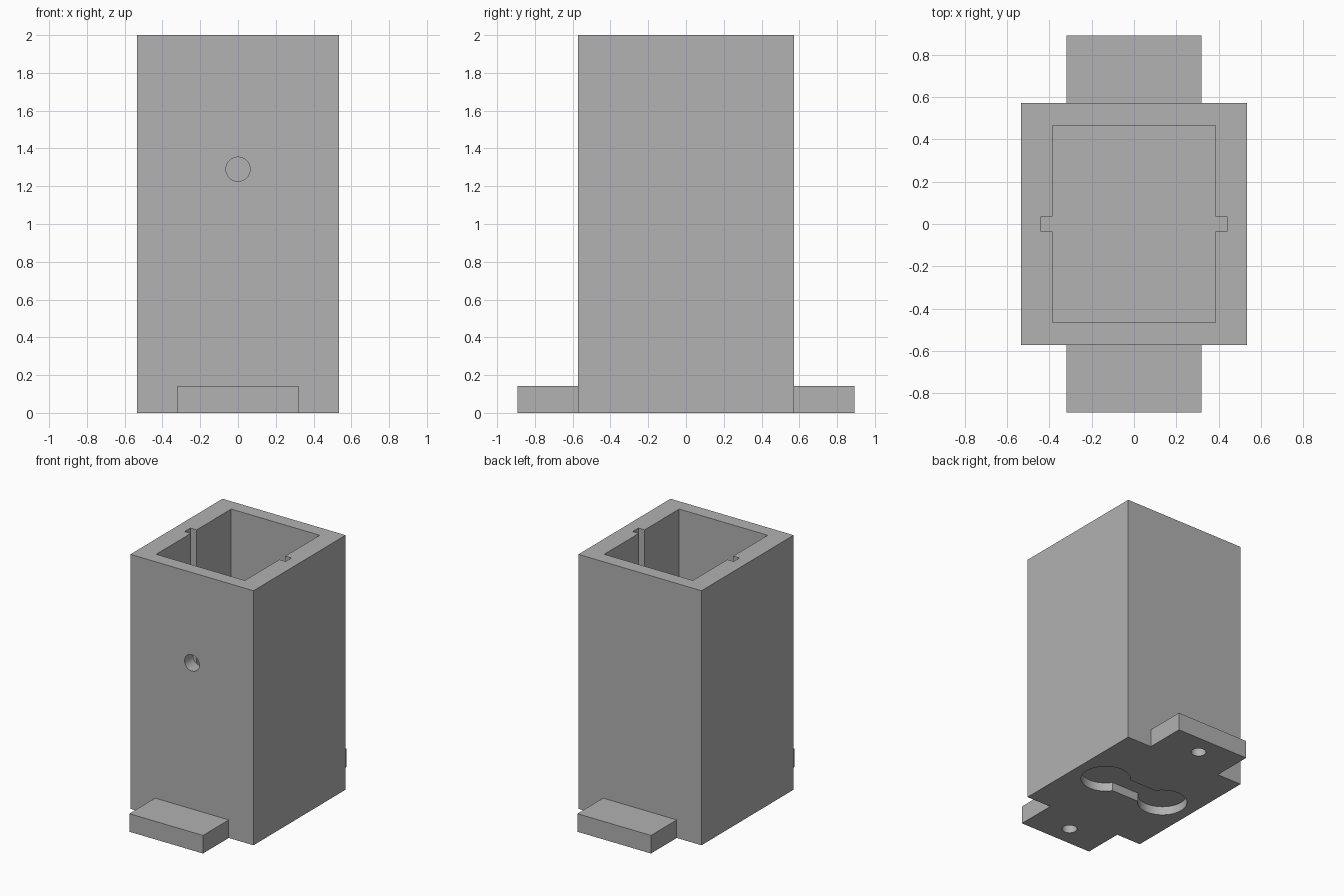
import bpy, bmesh, math
from mathutils import Matrix

cube = bpy.data.objects.get("Cube")
if cube:
    bpy.data.objects.remove(cube, do_unlink=True)

grey = bpy.data.materials.new("plain grey")
grey.use_nodes = True
colour = (0.445, 0.445, 0.445, 1)
grey.diffuse_color = colour
grey.node_tree.nodes["Principled BSDF"].inputs["Base Color"].default_value = colour


def prism(name, outline, z0, z1, matrix=None):
    """Extrude a closed xy outline from z0 to z1."""
    bm = bmesh.new()
    face = bm.faces.new([bm.verts.new((x, y, z0)) for x, y in outline])
    ext = bmesh.ops.extrude_face_region(bm, geom=[face])
    moved = [v for v in ext["geom"] if isinstance(v, bmesh.types.BMVert)]
    bmesh.ops.translate(bm, verts=moved, vec=(0, 0, z1 - z0))
    if matrix:
        bm.transform(matrix)
    bmesh.ops.recalc_face_normals(bm, faces=bm.faces)
    mesh = bpy.data.meshes.new(name)
    bm.to_mesh(mesh)
    bm.free()
    mesh.materials.append(grey)
    obj = bpy.data.objects.new(name, mesh)
    bpy.context.collection.objects.link(obj)
    return obj


def rect(hx, hy):
    return [(-hx, -hy), (hx, -hy), (hx, hy), (-hx, hy)]


def arc(cx, cy, r, a0, a1, n):
    return [(cx + r * math.cos(a0 + (a1 - a0) * i / n),
             cy + r * math.sin(a0 + (a1 - a0) * i / n)) for i in range(n + 1)]


def circle(cx, cy, r, n=48):
    return arc(cx, cy, r, 0, math.tau, n)[:-1]


def boolean(target, tool, operation):
    """Apply a boolean and discard the tool."""
    tool.hide_render = True
    mod = target.modifiers.new(operation, "BOOLEAN")
    mod.operation, mod.solver, mod.object = operation, "EXACT", tool
    bpy.context.view_layer.objects.active = target
    bpy.ops.object.modifier_apply(modifier=mod.name)
    bpy.data.objects.remove(tool, do_unlink=True)


# Tall housing with a mounting tab at the front and back
housing = prism("housing", rect(0.535, 0.572), 0, 2)
boolean(housing, prism("mounting_tabs", rect(0.32, 0.892), 0, 0.142), "UNION")

# Open cavity with a guide groove in each side wall
w, d, groove, g = 0.385, 0.465, 0.44, 0.036
side = [(w, -d), (w, -g), (groove, -g), (groove, g), (w, g), (w, d)]
cavity = side + [(-x, -y) for x, y in side]
boolean(housing, prism("cavity_cutter", cavity, 0.142, 2.1), "DIFFERENCE")

# Round hole through the front wall
turn = Matrix.Translation((0, 0, 1.29)) @ Matrix.Rotation(math.pi / 2, 4, "X")
boolean(housing, prism("front_hole_cutter", circle(0, 0, 0.064), 0.42, 0.7, turn), "DIFFERENCE")

# Two round pockets joined by a channel in the underside
r, half = 0.18, math.asin(0.10 / 0.18)
lobe = arc(0.27, 0, r, half - math.pi, math.pi - half, 48)
boolean(housing, prism("pocket_cutter", lobe + [(-x, -y) for x, y in lobe], -0.1, 0.068), "DIFFERENCE")

# Blind hole under each tab
for s in (-1, 1):
    boolean(housing, prism("tab_hole_cutter", circle(0, s * 0.732, 0.055), -0.1, 0.07), "DIFFERENCE")

# Smooth the round walls and keep every edge crisp
bpy.ops.object.select_all(action="DESELECT")
housing.select_set(True)
bpy.context.view_layer.objects.active = housing
bpy.ops.object.shade_smooth_by_angle(angle=math.radians(30))
